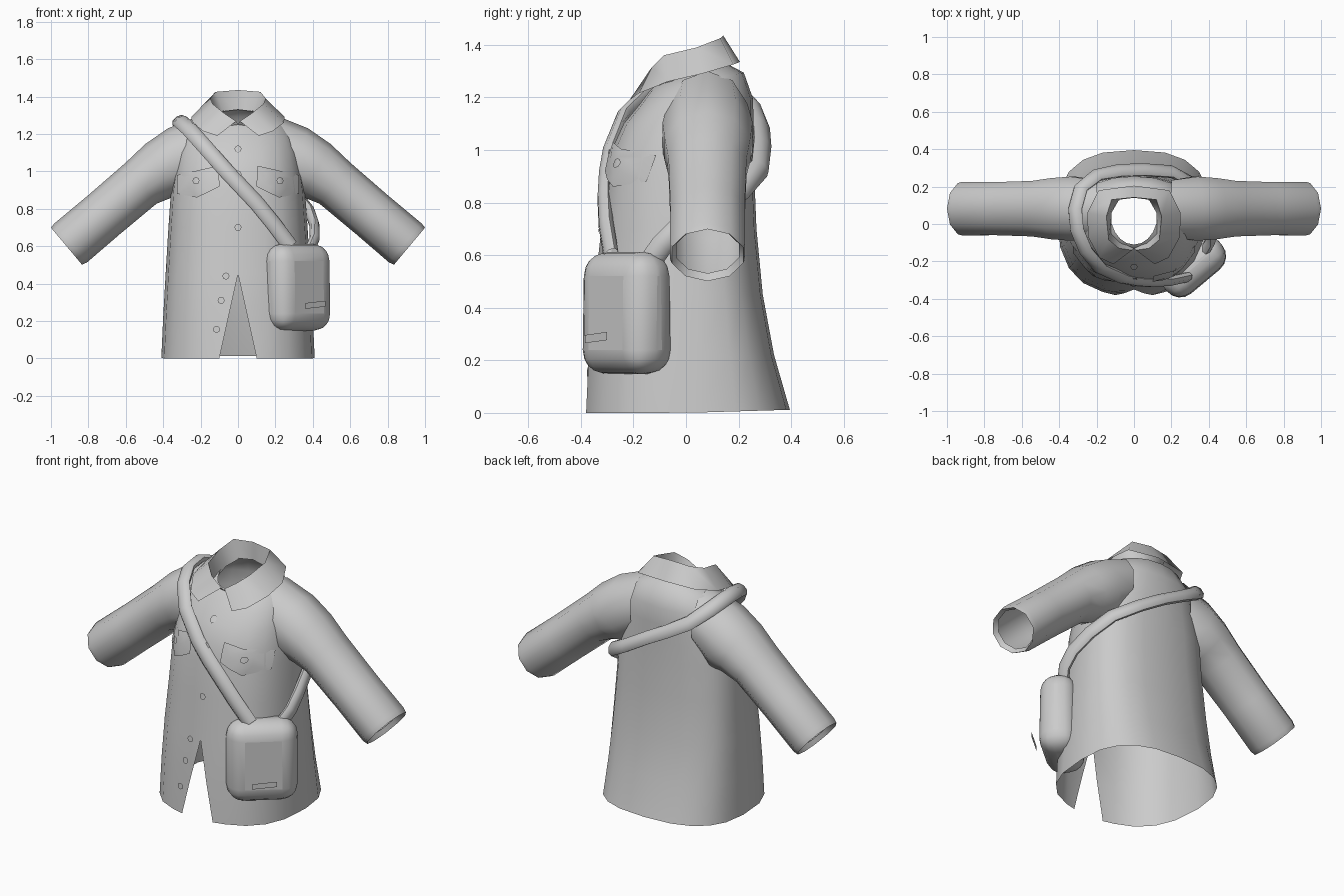
import bpy, bmesh, math
from mathutils import Vector
from mathutils.bvhtree import BVHTree

if "Cube" in bpy.data.objects:
    bpy.data.objects.remove(bpy.data.objects["Cube"])


def make(name, verts, faces, angle=60):
    mesh = bpy.data.meshes.new(name)
    bm = bmesh.new()
    vs = [bm.verts.new(v) for v in verts]
    for f in faces:
        bm.faces.new([vs[i] for i in f])
    bmesh.ops.remove_doubles(bm, verts=bm.verts, dist=0.0005)
    bmesh.ops.recalc_face_normals(bm, faces=bm.faces)
    bm.to_mesh(mesh)
    bm.free()
    ob = bpy.data.objects.new(name, mesh)
    bpy.context.collection.objects.link(ob)
    smooth(ob, angle)
    return ob


def smooth(ob, angle=60):
    bpy.ops.object.select_all(action='DESELECT')
    ob.select_set(True)
    bpy.context.view_layer.objects.active = ob
    bpy.ops.object.shade_smooth_by_angle(angle=math.radians(angle))


def loft(name, rings, closed):
    n = len(rings[0])
    verts = [p for r in rings for p in r]
    faces = []
    for i in range(len(rings) - 1):
        for j in range(n if closed else n - 1):
            k = (j + 1) % n
            faces.append((i * n + j, i * n + k, (i + 1) * n + k, (i + 1) * n + j))
    return make(name, verts, faces)


# coat body: z, half width, front y, back y, squareness, tilt; split open below z 0.45
SEG, YC = 20, 0.05
profile = [(0, .41, -.38, .395, 2.6, .03), (.22, .40, -.37, .335, 2.6, 0),
           (.45, .387, -.35, .292, 2.6, 0), (.7, .372, -.322, .268, 2.5, 0),
           (.9, .358, -.302, .26, 2.5, 0), (1.0, .345, -.283, .257, 2.4, 0),
           (1.1, .33, -.237, .257, 2.3, 0), (1.18, .30, -.18, .255, 2.3, .06),
           (1.25, .245, -.14, .22, 2.1, .2), (1.285, .125, -.11, .15, 2, .31)]


def spow(v, e):
    return math.copysign(abs(v) ** e, v)


rings = []
for z, w, yf, yb, n, tilt in profile:
    gap = max(0, 0.10 * (1 - z / 0.45))
    ring = []
    for j in range(SEG + 1):
        t = -math.pi / 2 + 2 * math.pi * j / SEG
        x, s = w * spow(math.cos(t), 2 / n), spow(math.sin(t), 2 / n)
        y = YC + s * ((yb - YC) if s > 0 else (YC - yf))
        x = gap if j == 0 else -gap if j == SEG else x
        ring.append((x, y, max(0, z + tilt * y)))
    rings.append(ring)
body = loft("coat_body", rings, False)

# folded collar: inner base, fold line and outer edge, each half mirrored
inner = [(0, -.13, 1.25), (.07, -.10, 1.24), (.12, -.05, 1.25), (.12, .06, 1.29), (.08, .13, 1.32), (0, .14, 1.33)]
fold = [(.01, -.14, 1.268), (.08, -.13, 1.315), (.135, -.085, 1.36), (.148, .04, 1.39), (.12, .13, 1.425), (0, .142, 1.435)]
outer = [(.11, -.215, 1.19), (.185, -.18, 1.215), (.245, -.07, 1.26), (.25, .06, 1.29), (.19, .18, 1.325), (0, .205, 1.335)]


def both(half):
    return half + [(-x, y, z) for x, y, z in reversed(half[:-1])]


loft("collar", [both(inner), both(fold), both(outer)], False)

# sleeves: centre x, centre z, tilt of ring, half height, half depth
sleeve = [(.20, 1.12, 0, .18, .16), (.325, 1.05, 15, .187, .18), (.42, 1.005, 28, .16, .172),
          (.52, .935, 38, .137, .156), (.72, .765, 40, .134, .149), (.895, .617, 40, .136, .15),
          (.917, .60, 40, .129, .143), (.895, .617, 40, .112, .125)]
for side, label in ((1, "left"), (-1, "right")):
    rings = []
    for x, z, tilt, h, d in sleeve:
        a = math.radians(tilt)
        ring = []
        for j in range(10):
            t = 2 * math.pi * (j + 0.5) / 10
            u = h * math.sin(t)
            ring.append((side * (x + u * math.sin(a)), .082 + d * math.cos(t), z + u * math.cos(a)))
        rings.append(ring)
    loft(label + "_sleeve", rings, True)

# panels and buttons are laid onto the coat front
bm = bmesh.new()
bm.from_mesh(body.data)
tree = BVHTree.FromBMesh(bm)
bm.free()


def front_y(x, z):
    hit = tree.ray_cast(Vector((x + .0013, -2, z)), Vector((0, 1, 0)))[0]
    return hit.y if hit else -.15


def patch(name, outline, lift):
    """Flat outline in x-z, filled in rings around its centre and draped on the coat."""
    n = len(outline)
    cx, cz = (sum(p[i] for p in outline) / n for i in (0, 1))
    verts = [(cx, cz)] + [(cx + (x - cx) * s, cz + (z - cz) * s) for s in (.5, 1) for x, z in outline]
    verts = [(x, front_y(x, z) - lift, z) for x, z in verts]
    faces = []
    for j in range(n):
        k = (j + 1) % n
        faces += [(0, 1 + j, 1 + k), (1 + j, 1 + n + j, 1 + n + k, 1 + k)]
    return make(name, verts, faces)


def button(name, x, z, lift=.01):
    pts = [(x + .019 * math.cos(a * math.pi / 4), z + .019 * math.sin(a * math.pi / 4)) for a in range(8)]
    patch(name, pts, lift)


flap = [(.105, 1.03), (.215, 1.005), (.325, .98), (.325, .88), (.22, .86), (.16, .888), (.098, .92), (.102, .975)]
for side, label in ((1, "left"), (-1, "right")):
    patch(label + "_pocket_flap", [(side * x, z) for x, z in flap], .02)
    button(label + "_pocket_button", side * .225, .95, .028)
for i, (x, z) in enumerate([(0, 1.12), (0, .985), (0, .70), (-.065, .44), (-.09, .31), (-.115, .155)]):
    button("front_button_%d" % (i + 1), x, z)

# shoulder strap: flattened band looping over the right shoulder and under the left arm
path = [(.28, -.285, .60), (.19, -.305, .72), (.10, -.31, .83), (.02, -.305, .915), (-.06, -.29, 1.0),
        (-.18, -.235, 1.135), (-.26, -.14, 1.225), (-.305, -.03, 1.265), (-.315, .08, 1.27),
        (-.285, .19, 1.235), (-.20, .26, 1.16), (-.08, .285, 1.09), (.05, .29, 1.02), (.20, .28, .93),
        (.33, .21, .85), (.385, .09, .78), (.41, -.02, .71), (.41, -.09, .64), (.38, -.14, .57)]
pts = [Vector(p) for p in path]
rings = []
for i, p in enumerate(pts):
    along = (pts[min(i + 1, len(pts) - 1)] - pts[max(i - 1, 0)]).normalized()
    out = p - Vector((0, .05, .78))
    out = (out - along * out.dot(along)).normalized()
    wide = along.cross(out)
    rings.append([p + wide * .043 * math.cos(a * math.pi / 4) + out * .027 * math.sin(a * math.pi / 4)
                  for a in range(8)])
loft("bag_strap", rings, True)

# satchel: soft rounded box turned to sit on the hip
bpy.ops.mesh.primitive_cube_add(size=1, location=(.315, -.226, .38), rotation=(0, 0, math.radians(40)))
bag = bpy.context.object
bag.name = "satchel"
bag.scale = (.385, .215, .465)
bpy.ops.object.transform_apply(location=False, rotation=False, scale=True)
for v in bag.data.vertices:
    if v.co.z > 0:
        v.co.y *= .92
bev = bag.modifiers.new("round", 'BEVEL')
bev.width = .092
bev.segments = 4
smooth(bag, 80)

# small tag in front of the satchel
make("satchel_tag", [(.36, -.385, .265), (.467, -.30, .277), (.467, -.30, .308), (.36, -.385, .296)], [(0, 1, 2, 3)])
